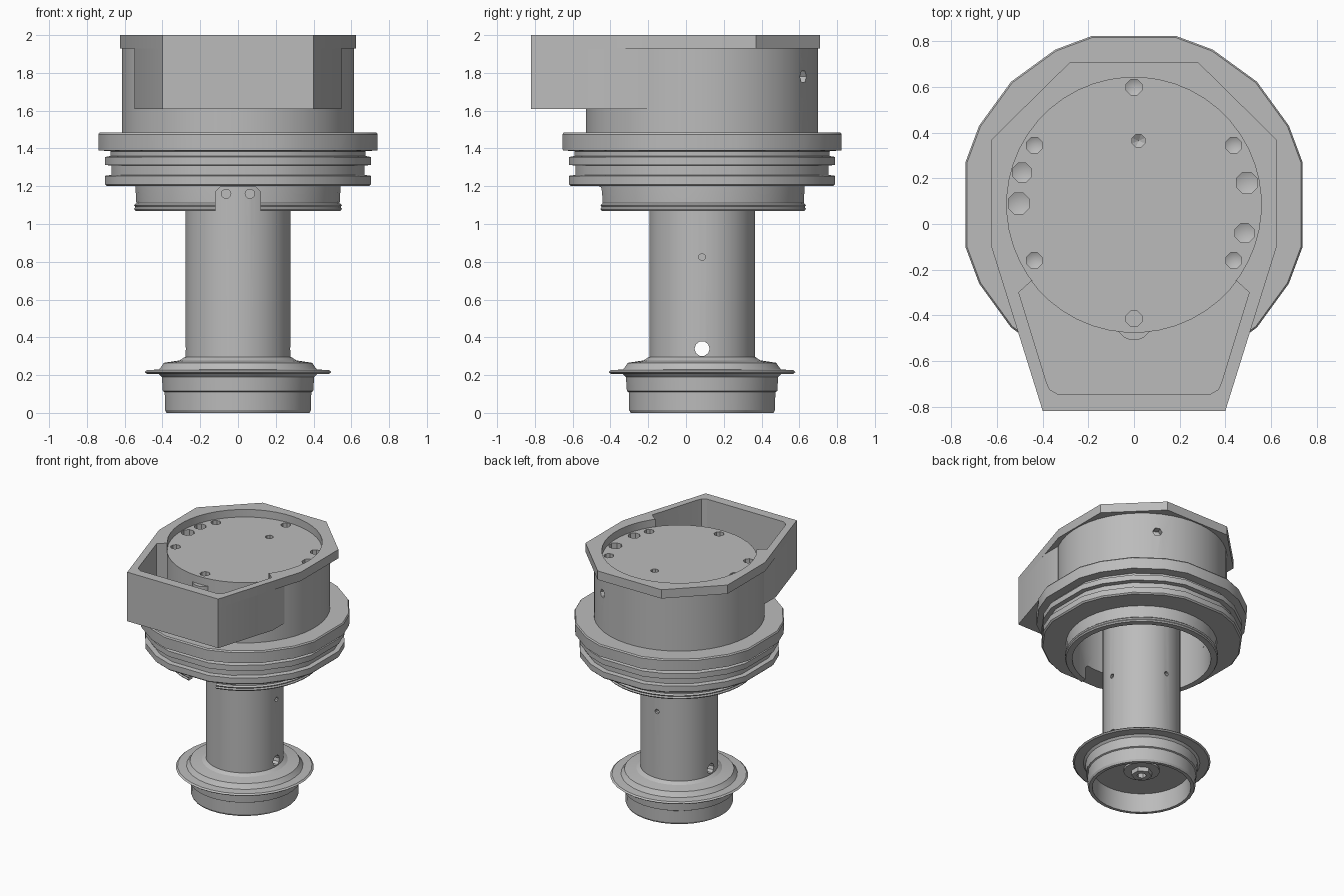
import bpy, bmesh
from math import sin, cos, radians, pi
from mathutils import Matrix

if "Cube" in bpy.data.objects:
    bpy.data.objects.remove(bpy.data.objects["Cube"], do_unlink=True)

CY = 0.085  # axis of revolution in y
grey = bpy.data.materials.new("machined_grey")
grey.use_nodes = True
grey.diffuse_color = (0.5, 0.5, 0.5, 1)
grey.node_tree.nodes["Principled BSDF"].inputs["Base Color"].default_value = (0.5, 0.5, 0.5, 1)


def finish(name, bm):
    bmesh.ops.remove_doubles(bm, verts=bm.verts, dist=1e-5)
    bmesh.ops.recalc_face_normals(bm, faces=bm.faces)
    mesh = bpy.data.meshes.new(name)
    bm.to_mesh(mesh)
    bm.free()
    mesh.materials.append(grey)
    ob = bpy.data.objects.new(name, mesh)
    bpy.context.collection.objects.link(ob)
    return ob


def even(n):
    return [360 * (i + 0.5) / n for i in range(n)]


def lathe(name, profile, angles, x=0, y=CY):
    """Revolve a closed (radius, height) profile around a vertical axis."""
    bm = bmesh.new()
    rows = [[bm.verts.new((x + r * cos(radians(a)), y + r * sin(radians(a)), z))
             for r, z in profile] for a in angles]
    n = len(profile)
    for i, row in enumerate(rows):
        nxt = rows[(i + 1) % len(rows)]
        for j in range(n):
            k = (j + 1) % n
            if profile[j][0] or profile[k][0]:
                bm.faces.new((row[j], nxt[j], nxt[k], row[k]))
    bmesh.ops.dissolve_degenerate(bm, dist=1e-5, edges=bm.edges)
    return finish(name, bm)


def cylinder(name, r, z0, z1, n=48, x=0, y=CY):
    return lathe(name, [(0, z0), (r, z0), (r, z1), (0, z1)], even(n), x, y)


def prism(name, half, z0, z1):
    """Extrude an outline mirrored across x = 0."""
    pts = half + [(-x, y) for x, y in reversed(half)]
    bm = bmesh.new()
    face = bm.faces.new([bm.verts.new((x, y, z0)) for x, y in pts])
    up = bmesh.ops.extrude_face_region(bm, geom=[face])["geom"]
    bmesh.ops.translate(bm, vec=(0, 0, z1 - z0),
                        verts=[v for v in up if isinstance(v, bmesh.types.BMVert)])
    return finish(name, bm)


def drill(r, length, place, turn, n=10):
    """Horizontal drill: lies along x, turned about z, centred on place."""
    bm = bmesh.new()
    bmesh.ops.create_cone(bm, cap_ends=True, segments=n, radius1=r, radius2=r, depth=length)
    bm.transform(Matrix.Translation(place) @ Matrix.Rotation(radians(turn), 4, 'Z')
                 @ Matrix.Rotation(pi / 2, 4, 'Y'))
    return finish("cutter", bm)


def cut(ob, cutters):
    bpy.context.view_layer.objects.active = ob
    for c in cutters:
        c.hide_render = True
        m = ob.modifiers.new("cut", 'BOOLEAN')
        m.operation, m.solver, m.object = 'DIFFERENCE', 'EXACT', c
        bpy.ops.object.modifier_apply(modifier=m.name)


# Upper housing: drum, angular collar and open box
body = lathe("upper_drum", [(0, 1.93), (.615, 1.93), (.615, 1.3), (.5, 1.3), (.5, 1.6), (0, 1.6)], even(48))
collar = prism("top_collar", [(.28, .71), (.625, .37), (.625, -.1), (.4, -.82)], 1.93, 2)
box = prism("front_box", [(.4, -.82), (.548, -.345), (.548, -.2)], 1.61, 1.935)
pocket = prism("cutter", [(.45, -.25), (.505, -.3), (.385, -.69), (.37, -.725), (.335, -.745)], 1.66, 2.1)
well = cylinder("cutter", .558, 1.7, 2.1)
side_hole = drill(.035, .2, (.3, CY + .535, 1.78), 61, 6)
cut(body, [pocket, well, side_hole])
cut(collar, [pocket, well])
cut(box, [pocket, well])

# Round cover plate with drilled holes
cover = cylinder("cover_plate", .562, 1.62, 1.94)
holes = [(0, .6, .037), (0, -.415, .037), (.02, .365, .03),
         (-.49, .225, .045), (.485, -.04, .045), (-.505, .09, .05), (.495, .18, .05)]
holes += [(s * .437, y, .037) for s in (-1, 1) for y in (.345, -.16)]
drills = [lathe("cutter", [(0, 1.86), (r, 1.88), (r, 2), (0, 2)], even(8), x, y) for x, y, r in holes]
cut(cover, drills)
boss = cylinder("pocket_boss", .08, 1.65, 1.88, 16, 0, -.43)

# Faceted flange with seal grooves
quarter = [14, 27, 45, 63, 76]
facets = [q * 90 + a for q in range(4) for a in quarter]
flange = lathe("grooved_flange", [
    (.53, 1.2), (.715, 1.2), (.725, 1.21), (.725, 1.255), (.69, 1.26), (.69, 1.31),
    (.725, 1.312), (.725, 1.355), (.695, 1.36), (.695, 1.385), (.76, 1.39),
    (.762, 1.475), (.755, 1.485), (.53, 1.485)], facets)

# Hollow skirt with a front notch
skirt = lathe("lower_skirt", [
    (.5, 1.3), (.5, 1.07), (.545, 1.07), (.552, 1.08), (.545, 1.09), (.552, 1.1),
    (.54, 1.11), (.545, 1.2), (.545, 1.3)], even(40))
bm = bmesh.new()
outline = [(-.12, 1), (.12, 1), (.12, 1.17), (.095, 1.195), (-.095, 1.195), (-.12, 1.17)]
front = bm.faces.new([bm.verts.new((x, -.6, z)) for x, z in outline])
ext = bmesh.ops.extrude_face_region(bm, geom=[front])["geom"]
bmesh.ops.translate(bm, vec=(0, .25, 0), verts=[v for v in ext if isinstance(v, bmesh.types.BMVert)])
notch = finish("cutter", bm)
cut(skirt, [notch])

# Stem with cross holes
stem = cylinder("stem", .28, .2, 1.62, 40)
stem_drills = [drill(.04, 1, (0, CY, .34), 0), drill(.018, .2, (.28, CY, .825), 0),
               drill(.018, .2, (0, CY + .28, .825), 90)]
stem_drills += [drill(.025, .2, (x, CY - .28, 1.16), 90) for x in (-.063, .063)]
cut(stem, stem_drills)

# Hollow foot with thin rim
foot = lathe("foot", [
    (0, .15), (.35, .15), (.355, 0), (.38, 0), (.388, .015), (.39, .11), (.4, .115),
    (.405, .19), (.42, .205), (.485, .207), (.497, .216), (.485, .226), (.42, .23),
    (.408, .245), (.395, .265), (.31, .278), (.285, .295), (0, .295)], even(32))
nut = lathe("foot_nut", [(.035, .16), (.035, .1), (.075, .1), (.075, .16)], even(6))
washer = lathe("foot_washer", [(0, .16), (0, .135), (.13, .135), (.13, .16)], even(20))

# Clear the cutters and set shading
for ob in [o for o in bpy.data.objects if o.name.startswith("cutter")]:
    bpy.data.objects.remove(ob, do_unlink=True)
for ob in (body, collar, box, cover, boss, flange, skirt, stem, foot, nut, washer):
    bpy.ops.object.select_all(action='DESELECT')
    ob.select_set(True)
    bpy.context.view_layer.objects.active = ob
    bpy.ops.object.shade_smooth_by_angle(angle=radians(25))
